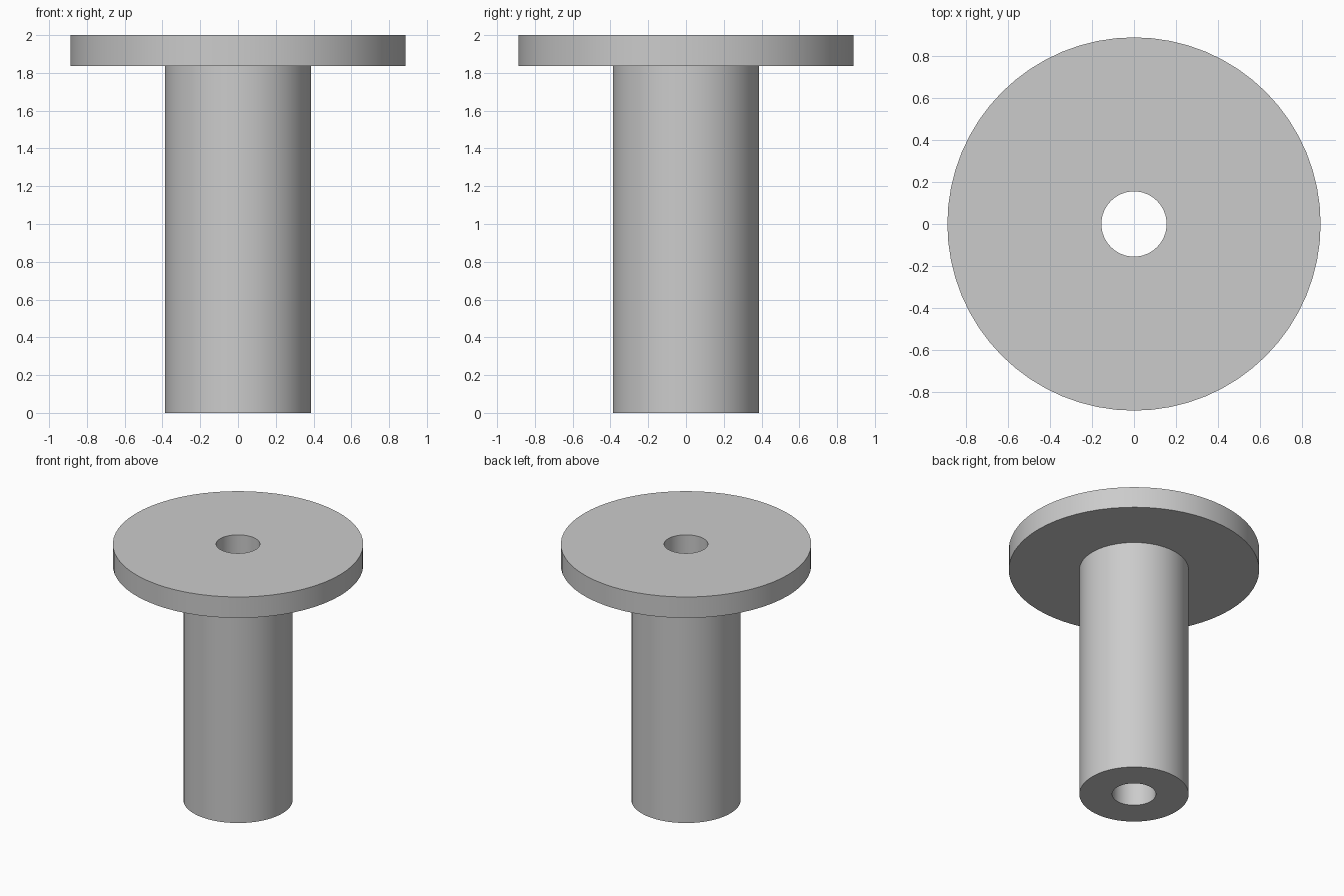
import bpy
import bmesh
from math import tau, radians
from mathutils import Matrix

cube = bpy.data.objects.get("Cube")
if cube:
    bpy.data.objects.remove(cube, do_unlink=True)

SEGMENTS = 64
BORE, SHAFT, FLANGE = 0.155, 0.387, 0.887
HEIGHT, FLANGE_BASE = 2.0, 1.836

# Plain grey finish
grey = bpy.data.materials.new("plain grey")
colour = (0.6, 0.6, 0.6, 1)
grey.diffuse_color = colour
grey.use_nodes = True
grey.node_tree.nodes["Principled BSDF"].inputs["Base Color"].default_value = colour


def lathe(name, profile):
    """Revolve a closed (radius, height) profile around the z axis."""
    bm = bmesh.new()
    rings = []
    for i in range(SEGMENTS):
        turn = Matrix.Rotation(tau * i / SEGMENTS, 3, "Z")
        rings.append([bm.verts.new(turn @ Matrix.Translation((r, 0, z)).translation)
                      for r, z in profile])
    n = len(profile)
    for i, ring in enumerate(rings):
        after = rings[(i + 1) % SEGMENTS]
        for j in range(n):
            k = (j + 1) % n
            bm.faces.new((ring[j], after[j], after[k], ring[k]))
    bmesh.ops.recalc_face_normals(bm, faces=bm.faces)
    mesh = bpy.data.meshes.new(name)
    bm.to_mesh(mesh)
    bm.free()
    mesh.materials.append(grey)
    obj = bpy.data.objects.new(name, mesh)
    bpy.context.collection.objects.link(obj)
    bpy.ops.object.select_all(action="DESELECT")
    obj.select_set(True)
    bpy.context.view_layer.objects.active = obj
    bpy.ops.object.shade_smooth_by_angle(angle=radians(30))
    return obj


# Hollow shaft with a wide flange, bored right through
lathe("flanged_bushing", [
    (BORE, 0), (SHAFT, 0), (SHAFT, FLANGE_BASE),
    (FLANGE, FLANGE_BASE), (FLANGE, HEIGHT), (BORE, HEIGHT),
])
